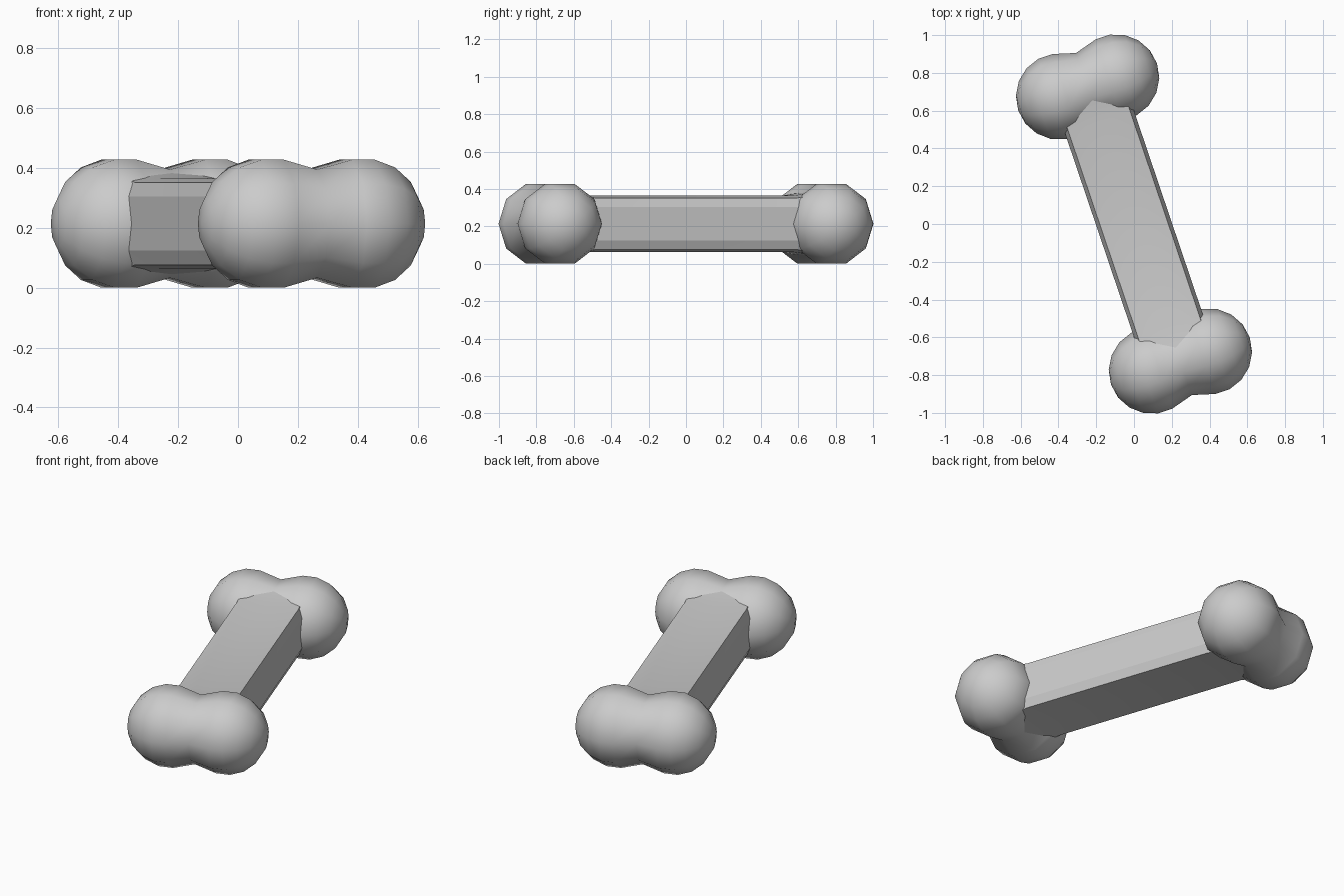
import bpy, bmesh, math
from mathutils import Matrix

if "Cube" in bpy.data.objects:
    bpy.data.objects.remove(bpy.data.objects["Cube"])

TILT = math.radians(18.7)   # the bone lies diagonally on the ground
ZC = 0.2136                 # height of the centre line
PLACE = Matrix.Translation((0, 0, ZC)) @ Matrix.Rotation(TILT, 4, 'Z')


def loft(name, rings, poles=None, angle=math.radians(80)):
    """Skin closed rings; close the ends with pole points or flat caps."""
    bm = bmesh.new()
    loops = [[bm.verts.new(p) for p in ring] for ring in rings]
    n = len(loops[0])
    for a, b in zip(loops, loops[1:]):
        for i in range(n):
            j = (i + 1) % n
            bm.faces.new((a[i], a[j], b[j], b[i]))
    for k, loop in enumerate((loops[0], loops[-1])):
        if poles:
            tip = bm.verts.new(poles[k])
            for i in range(n):
                bm.faces.new((loop[i], loop[(i + 1) % n], tip))
        else:
            bm.faces.new(loop)
    bmesh.ops.recalc_face_normals(bm, faces=bm.faces)
    bm.transform(PLACE)
    mesh = bpy.data.meshes.new(name)
    bm.to_mesh(mesh)
    bm.free()
    obj = bpy.data.objects.new(name, mesh)
    bpy.context.collection.objects.link(obj)
    bpy.ops.object.select_all(action='DESELECT')
    obj.select_set(True)
    bpy.context.view_layer.objects.active = obj
    bpy.ops.object.shade_smooth_by_angle(angle=angle)
    return obj


# Double knob: a peanut profile turned around the cross axis
def knob(name, y):
    r, half, sides = 0.228, 0.16, 10
    bulb = [(half + r * math.cos(math.radians(d)), r * math.sin(math.radians(d)))
            for d in (20, 40, 60, 80, 100)]
    profile = bulb + [(0, 0.19)] + [(-x, q) for x, q in reversed(bulb)]
    turn = [2 * math.pi * i / sides for i in range(sides)]
    rings = [[(x, y + q * math.cos(t), q * math.sin(t)) for t in turn]
             for x, q in profile]
    loft(name, rings, poles=((half + r, y, 0), (-half - r, y, 0)))


knob("back_knob", 0.766)
knob("front_knob", -0.766)


# Shaft: flat sides, narrow bevels, slightly crowned top, flared into the knobs
def section(y, h):
    quarter = [(0.192, 0.09), (0.172, h - 0.012), (0.09, h)]
    top = quarter + [(-x, z) for x, z in reversed(quarter)]
    outline = top + [(-x, -z) for x, z in top]
    return [(x, y, z) for x, z in outline]


loft("shaft", [section(y, h) for y, h in
               ((-0.75, 0.178), (-0.57, 0.15), (0.57, 0.15), (0.75, 0.178))],
     angle=math.radians(15))
